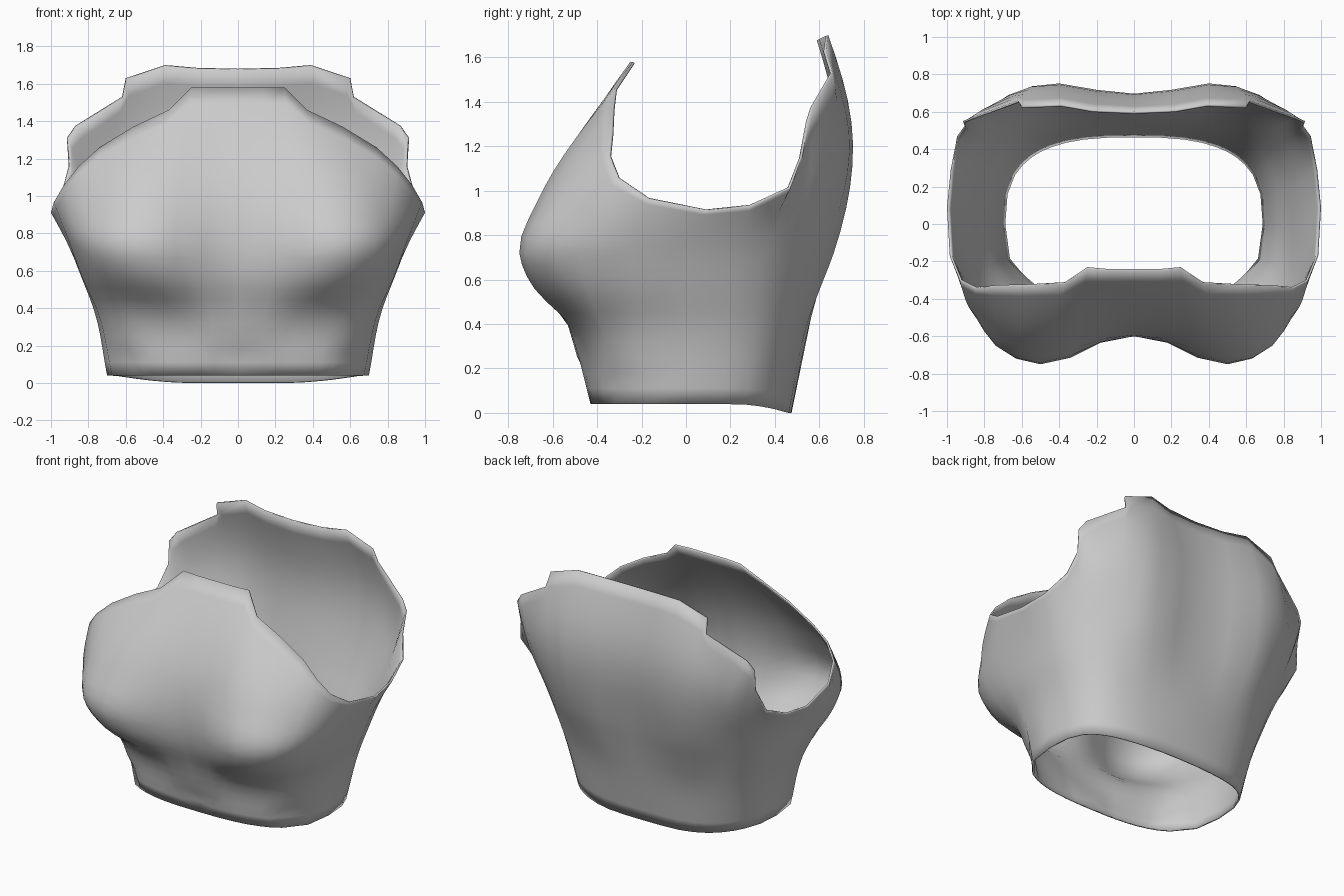
import bpy, bmesh, math
from mathutils import Vector

if "Cube" in bpy.data.objects:
    bpy.data.objects.remove(bpy.data.objects["Cube"])

# Half outlines, running from centre front round the side to centre back
BUST = [(0, -.60), (.18, -.635), (.34, -.715), (.5, -.75), (.63, -.72), (.73, -.655),
        (.79, -.58), (.84, -.48), (.89, -.25), (.90, 0), (.885, .21), (.84, .35),
        (.785, .425), (.73, .485), (.68, .53), (.62, .575), (.52, .63), (.39, .665),
        (.2, .645), (0, .625)]
RIM = [(0, -.25, 1.58), (.14, -.25, 1.58), (.25, -.24, 1.58), (.37, -.32, 1.46),
       (.56, -.33, 1.37), (.74, -.335, 1.26), (.85, -.345, 1.16), (.93, -.305, 1.06),
       (.985, -.17, .965), (1, .09, .91), (.98, .29, .93), (.945, .47, 1.01),
       (.905, .525, 1.16), (.915, .55, 1.31), (.87, .57, 1.375), (.62, .66, 1.53),
       (.60, .63, 1.63), (.39, .64, 1.70), (.22, .61, 1.685), (0, .60, 1.68)]
# Upper chest and shoulder blade points for the strips that rise high
UPPER = {0: (0, -.585, .95), 1: (.16, -.60, .95), 2: (.32, -.645, .95),
         3: (.48, -.67, .95), 4: (.62, -.635, .95), 5: (.74, -.57, .95),
         6: (.82, -.49, .93), 13: (.83, .56, 1.05), 14: (.78, .625, 1.15),
         15: (.67, .69, 1.2), 16: (.55, .735, 1.25), 17: (.40, .75, 1.25),
         18: (.2, .715, 1.25), 19: (0, .695, 1.25)}
ROWS = (5, 3, 3, 10)       # rows: waist, ribs, under bust, bust to rim


def oval(direction, width, front, back, z, n):
    """Point on a squarish oval in the given direction."""
    s, c = direction
    depth = front if c < 0 else back
    r = (abs(s / width) ** n + abs(c / depth) ** n) ** (-1 / n)
    return Vector((r * s, r * c, z))


def curve(keys, tang, z):
    """Smooth point at height z through the key points."""
    k = 0
    while k < len(keys) - 2 and z > keys[k + 1].z:
        k += 1
    a, b = keys[k], keys[k + 1]
    h = b.z - a.z
    t = (z - a.z) / h
    p = (a * (2 * t**3 - 3 * t**2 + 1) + tang[k] * h * (t**3 - 2 * t**2 + t)
         + b * (3 * t**2 - 2 * t**3) + tang[k + 1] * h * (t**3 - t**2))
    p.z = z
    return p


def column(j):
    """Vertical strip of points from the waist hem to the rim."""
    d = Vector(BUST[j]).normalized()
    waist = oval(d, .70, .43, .475, .04, 2.8)
    waist.z -= .04 * min(1, max(0, (waist.y - .2) / .26)) ** 2
    ribs = oval(d, .77, .53, .555, .39, 3.0)
    bust = Vector((*BUST[j], .72))
    under = ribs.lerp(bust, .5 + .26 * max(0, -d.y))
    under.z = .56
    rim = Vector(RIM[j])
    keys = [waist, ribs, under, bust]
    if j in UPPER:
        keys.append(Vector(UPPER[j]))
    keys.append(rim)
    slope = [(b - a) / (b.z - a.z) for a, b in zip(keys, keys[1:])]
    # interior slopes weighted toward the nearer neighbour
    tang = [slope[0]]
    for k in range(1, len(keys) - 1):
        h0, h1 = keys[k].z - keys[k - 1].z, keys[k + 1].z - keys[k].z
        tang.append((slope[k - 1] * h1 + slope[k] * h0) / (h0 + h1))
    tang.append(slope[-1] * 1.6 - tang[-1] * .6)
    stops = [waist.z, ribs.z, under.z, bust.z, rim.z]
    pts = []
    for k, n in enumerate(ROWS):
        for i in range(n):
            p = curve(keys, tang, stops[k] + (stops[k + 1] - stops[k]) * i / n)
            if k == 0 and i in (1, 2) and j in (0, 7):   # small creases above the hem
                p -= Vector((d.x, d.y, 0)) * .03 / i
            pts.append(p)
    return pts + [rim]


# Garment shell
bm = bmesh.new()
grid = [[bm.verts.new(p) for p in column(j)] for j in range(len(BUST))]
for a, b in zip(grid, grid[1:]):
    for i in range(len(a) - 1):
        bm.faces.new((a[i], b[i], b[i + 1], a[i + 1]))
for row in (grid[0], grid[-1]):
    for v in row:
        v.co.x = 0
mesh = bpy.data.meshes.new("bodice")
bm.to_mesh(mesh)
bm.free()
bodice = bpy.data.objects.new("bodice", mesh)
bpy.context.collection.objects.link(bodice)

grey = bpy.data.materials.new("grey cloth")
grey.diffuse_color = (.6, .6, .6, 1)
grey.use_nodes = True
grey.node_tree.nodes["Principled BSDF"].inputs["Base Color"].default_value = grey.diffuse_color
mesh.materials.append(grey)
for f in mesh.polygons:
    f.use_smooth = True

# Other half and cloth thickness
mirror = bodice.modifiers.new("mirror", 'MIRROR')
mirror.use_clip = True
solid = bodice.modifiers.new("thickness", 'SOLIDIFY')
solid.thickness = .012
solid.offset = -1
